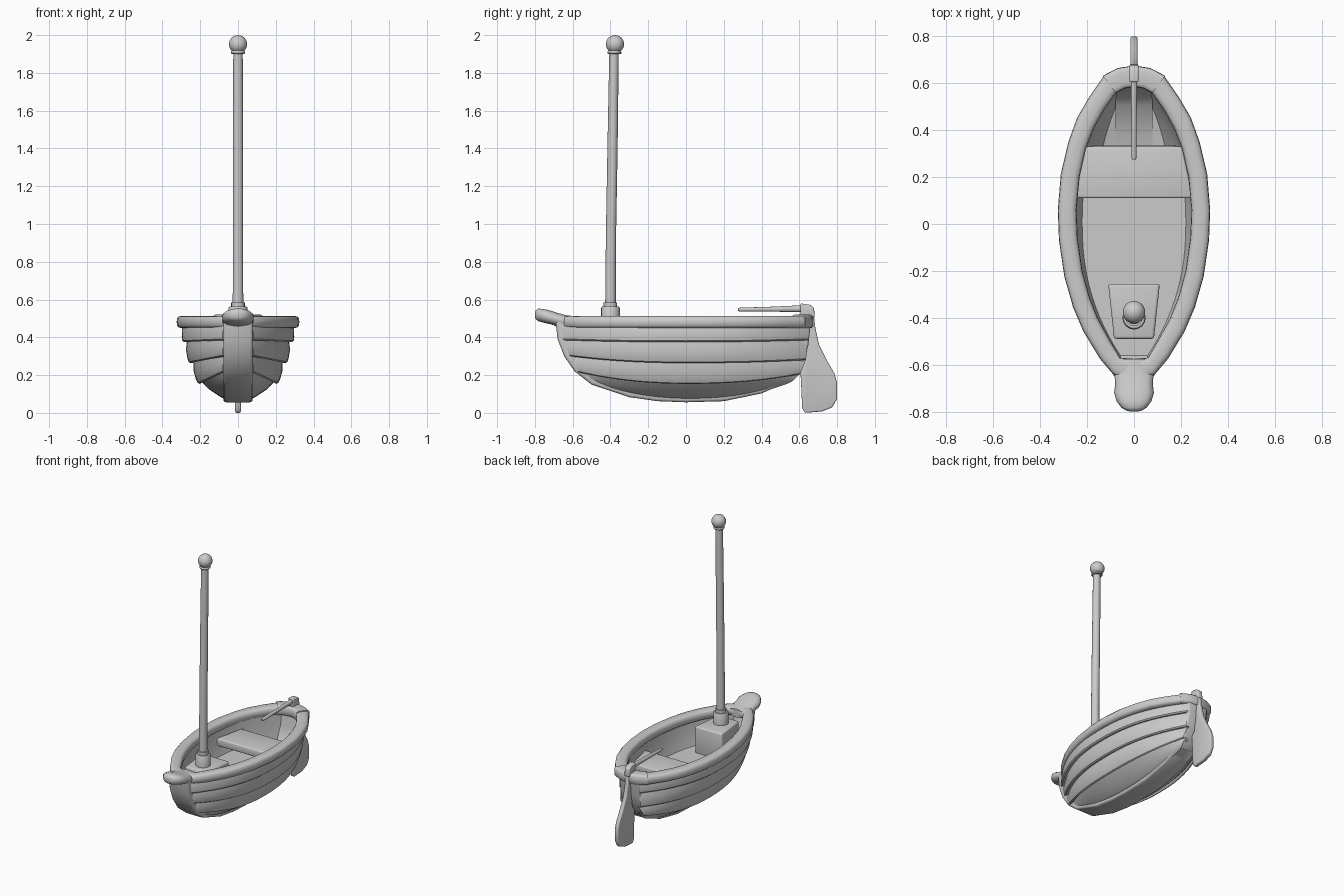
import bpy, bmesh, math
from mathutils import Vector

if "Cube" in bpy.data.objects:
    bpy.data.objects.remove(bpy.data.objects["Cube"])


def finish(name, bm, bevel=0, angle=40):
    bmesh.ops.recalc_face_normals(bm, faces=bm.faces)
    me = bpy.data.meshes.new(name)
    bm.to_mesh(me)
    bm.free()
    ob = bpy.data.objects.new(name, me)
    bpy.context.collection.objects.link(ob)
    bpy.ops.object.select_all(action='DESELECT')
    ob.select_set(True)
    bpy.context.view_layer.objects.active = ob
    if bevel:
        m = ob.modifiers.new("bevel", 'BEVEL')
        m.width, m.segments = bevel, 3
        bpy.ops.object.modifier_apply(modifier=m.name)
    bpy.ops.object.shade_smooth_by_angle(angle=math.radians(angle))
    return ob


def loft(name, rings, caps=True, bevel=0, angle=40):
    bm = bmesh.new()
    vs = [[bm.verts.new(p) for p in r] for r in rings]
    n = len(rings[0])
    for a, b in zip(vs, vs[1:]):
        for i in range(n):
            bm.faces.new((a[i], a[(i + 1) % n], b[(i + 1) % n], b[i]))
    if caps:
        bm.faces.new(vs[0])
        bm.faces.new(vs[-1])
    return finish(name, bm, bevel, angle)


def oval(c, side, up, n=14, p=0.65):
    # rounded-rectangle ring spanned by two half vectors
    def f(v):
        return math.copysign(abs(v) ** p, v)
    return [c + side * f(math.cos(2 * math.pi * i / n)) + up * f(math.sin(2 * math.pi * i / n))
            for i in range(n)]


def tube(name, stops, n=16):
    # stops: (y, z, radius) along an upright axis
    return loft(name, [oval(Vector((0, y, z)), Vector((r, 0, 0)), Vector((0, r, 0)), n, 1)
                       for y, z, r in stops])


# Hull plank seams: bow y, bow z, middle x, middle z, stern y, stern z
SEAMS = [(-0.655, 0.49, 0.295, 0.49, 0.65, 0.49),
         (-0.65, 0.385, 0.283, 0.375, 0.645, 0.385),
         (-0.615, 0.30, 0.248, 0.265, 0.635, 0.28),
         (-0.57, 0.215, 0.20, 0.155, 0.605, 0.205),
         (-0.50, 0.165, 0.05, 0.075, 0.55, 0.165)]


def seam(k, u, inset=0.0):
    yb, zb, xm, zm, ys, zs = SEAMS[k]
    y = (yb + ys) / 2 + u * (ys - yb) / 2
    ze = zb if u < 0 else zs
    end = 0.07 if k < 4 else 0.045
    x = end + (xm - end) * (1 - abs(u) ** 2.3)
    z = zm + (ze - zm) * abs(u) ** 2.2
    if inset:
        x, y, z = max(x - inset, 0.01), y * 0.975, z + (inset if k == 4 else 0)
    return Vector((x, y, z))


def flip(p):
    return Vector((-p[0], p[1], p[2]))


rings = []
for s in range(29):
    u = -math.cos(math.pi * s / 28) * 0.5 + (-1 + s / 14) * 0.5
    half = []
    for k in range(4):
        a, b = seam(k, u), seam(k + 1, u)
        nrm = Vector((a.z - b.z, 0, b.x - a.x)).normalized()
        for f, o in ((0.0, -0.013), (0.35, 0.005), (0.75, 0.012), (0.93, 0.011), (1.0, 0.003)):
            half.append(a.lerp(b, f) + nrm * o)
    inner = [seam(k, u, 0.035) for k in range(5)]
    rings.append(half + [flip(p) for p in reversed(half)]
                 + [flip(p) for p in inner] + inner[::-1])
loft("planked_hull", rings, caps=False, angle=35)

# Keel strip running from stem to stern post
path = [(-0.69, 0.48), (-0.68, 0.39), (-0.645, 0.30), (-0.59, 0.22), (-0.5, 0.15), (-0.3, 0.083),
        (-0.15, 0.062), (0, 0.056), (0.2, 0.062), (0.4, 0.103), (0.54, 0.165), (0.61, 0.235),
        (0.648, 0.36), (0.662, 0.49)]
rings = []
for i, (y, z) in enumerate(path):
    a, b = path[max(i - 1, 0)], path[min(i + 1, len(path) - 1)]
    t = Vector((0, b[0] - a[0], b[1] - a[1])).normalized()
    n = Vector((0, -t.z, t.y)) * 0.065
    c = Vector((0, y, z))
    q, w = n * 0.2, 0.078
    X = Vector((1, 0, 0))
    rings.append([c + n + X * w, c + q + X * w, c + q * 0.3 + X * (w - 0.004), c + X * (w - 0.014),
                  c - X * (w - 0.014), c + q * 0.3 - X * (w - 0.004), c + q - X * w, c + n - X * w])
loft("keel", rings, angle=50)

# Rounded gunwale: inner x, y and outer x, y from bow to stern
rim = [(0, -0.575, 0, -0.70), (0.06, -0.57, 0.09, -0.64), (0.10, -0.50, 0.145, -0.575),
       (0.155, -0.40, 0.215, -0.46), (0.19, -0.31, 0.26, -0.355), (0.22, -0.20, 0.297, -0.225),
       (0.24, -0.06, 0.32, -0.07), (0.245, 0.06, 0.325, 0.06), (0.232, 0.2, 0.312, 0.215),
       (0.205, 0.32, 0.28, 0.35), (0.17, 0.41, 0.242, 0.455), (0.125, 0.49, 0.192, 0.54),
       (0.075, 0.56, 0.13, 0.63)]


def rail(name, pairs, z, hz, power=0.65):
    full = [(-a, b, -c, d) for a, b, c, d in reversed(pairs[1:])] + pairs
    out = []
    for a, b, c, d in full:
        i, o = Vector((a, b, z)), Vector((c, d, z))
        out.append(oval((i + o) / 2, (o - i) / 2, Vector((0, 0, hz)), p=power))
    return loft(name, out)


rail("gunwale", rim, 0.481, 0.033)
rail("stern_cap", [(0, 0.585, 0, 0.676), (0.04, 0.578, 0.07, 0.665), (0.077, 0.558, 0.133, 0.632)],
     0.484, 0.036, 0.4)

# Bow nose: y, half width, centre z, half height
nose = [(-0.575, 0.06, 0.481, 0.03), (-0.63, 0.085, 0.483, 0.034), (-0.68, 0.08, 0.494, 0.036),
        (-0.72, 0.085, 0.506, 0.037), (-0.755, 0.075, 0.514, 0.037), (-0.782, 0.055, 0.519, 0.034),
        (-0.795, 0.035, 0.52, 0.025), (-0.80, 0.015, 0.52, 0.012)]
loft("bow_nose", [oval(Vector((0, y, z)), Vector((w, 0, 0)), Vector((0, 0, h)), p=0.8)
                  for y, w, z, h in nose], angle=60)

# Floor fitted inside the hull
rings = []
for i in range(15):
    u = -0.93 + i * 1.45 / 14
    p = seam(2, u).lerp(seam(1, u), 0.2)
    x = p.x - 0.02
    rings.append([(x, p.y, 0.29), (-x, p.y, 0.29), (-x, p.y, 0.265), (x, p.y, 0.265)])
loft("floor", rings)


# Tapered slabs: seat and mast step
def slab(name, y0, w0, y1, w1, z0, z1, bevel):
    return loft(name, [[(w, y, z0), (w, y, z1), (-w, y, z1), (-w, y, z0)]
                       for y, w in ((y0, w0), (y1, w1))], bevel=bevel)


slab("seat", 0.11, 0.252, 0.33, 0.205, 0.355, 0.41, 0.01)
slab("mast_step", -0.49, 0.085, -0.255, 0.11, 0.28, 0.48, 0.012)

# Mast with collars and ball
tube("mast_socket", [(-0.40, 0.47, 0.05), (-0.40, 0.555, 0.05), (-0.40, 0.563, 0.045)])
tube("mast_collar", [(-0.40, 0.55, 0.036), (-0.40, 0.585, 0.036)])
tube("mast", [(-0.40, 0.55, 0.028), (-0.397, 0.95, 0.027), (-0.389, 1.4, 0.027), (-0.381, 1.91, 0.025)])
tube("mast_top_ring", [(-0.379, 1.9, 0.034), (-0.379, 1.905, 0.038), (-0.379, 1.918, 0.034)])
bm = bmesh.new()
bmesh.ops.create_uvsphere(bm, u_segments=24, v_segments=14, radius=0.048)
bmesh.ops.translate(bm, verts=bm.verts, vec=(0, -0.376, 1.952))
finish("mast_ball", bm)

# Rudder blade, head and tiller
blade = [(0.655, 0.53), (0.675, 0.53), (0.685, 0.45), (0.705, 0.36), (0.745, 0.28), (0.785, 0.21),
         (0.80, 0.16), (0.80, 0.075), (0.775, 0.03), (0.72, 0.008), (0.63, 0.0), (0.615, 0.025),
         (0.61, 0.14), (0.605, 0.235), (0.63, 0.27), (0.645, 0.36)]
loft("rudder_blade", [[(x, y, z) for y, z in blade] for x in (-0.015, 0.015)], bevel=0.008)
head = [(0.605, 0.58), (0.66, 0.572), (0.678, 0.555), (0.682, 0.50), (0.64, 0.50), (0.605, 0.52)]
loft("rudder_head", [[(x, y, z) for y, z in head] for x in (-0.02, 0.02)], bevel=0.008)
loft("tiller", [oval(Vector((0, y, z)), Vector((w, 0, 0)), Vector((0, 0, h)), 12, 0.9)
                for y, z, w, h in ((0.275, 0.547, 0.008, 0.007), (0.285, 0.547, 0.011, 0.01),
                                   (0.45, 0.549, 0.011, 0.013), (0.62, 0.552, 0.014, 0.018))])
